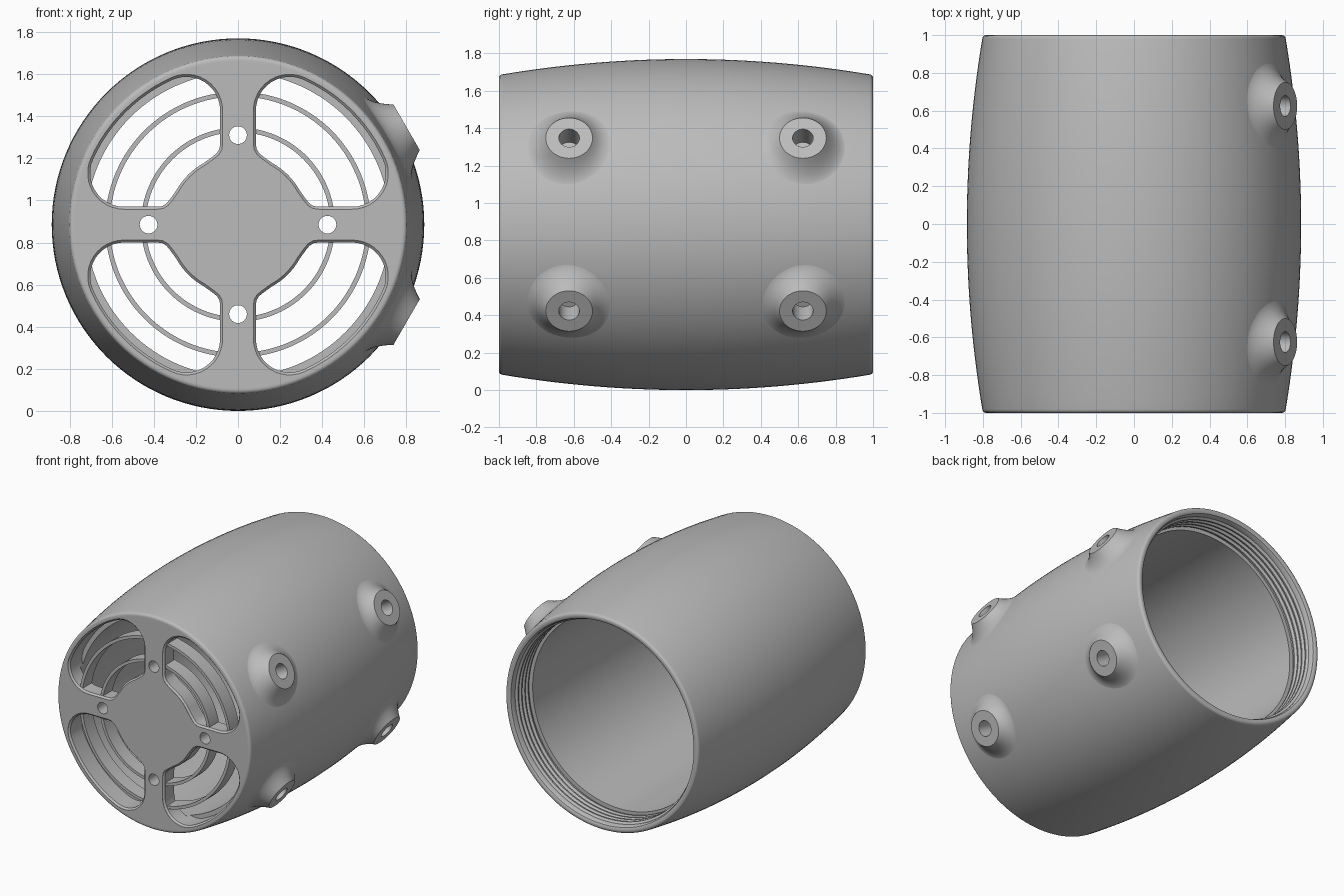
import bpy, bmesh, math
from math import sin, cos, pi, radians, sqrt
from mathutils import Matrix, Vector

default = bpy.data.objects.get("Cube")
if default:
    bpy.data.objects.remove(default, do_unlink=True)

CENTRE = Vector((0, 0, 0.885))
BULGE, TAPER = 0.885, 0.085
FLOOR = -0.88            # inner side of the front plate
BORE = 0.722

grey = bpy.data.materials.new("plain grey")
grey.use_nodes = True
grey.diffuse_color = (0.5, 0.5, 0.5, 1)
grey.node_tree.nodes["Principled BSDF"].inputs["Base Color"].default_value = (0.5, 0.5, 0.5, 1)


def barrel(y):
    return BULGE - TAPER * y * y


def finish(bm, name):
    bmesh.ops.recalc_face_normals(bm, faces=bm.faces)
    mesh = bpy.data.meshes.new(name)
    bm.to_mesh(mesh)
    bm.free()
    mesh.materials.append(grey)
    ob = bpy.data.objects.new(name, mesh)
    ob.location = CENTRE
    bpy.context.collection.objects.link(ob)
    return ob


def smooth(ob):
    bpy.ops.object.select_all(action='DESELECT')
    ob.select_set(True)
    bpy.context.view_layer.objects.active = ob
    bpy.ops.object.shade_smooth_by_angle(angle=radians(32))


def lathe(bm, profile, start=0.0, sweep=2 * pi, steps=128, closed=False):
    """Turn (radius, y) points around the y axis."""
    turn = Matrix.Rotation(start, 3, 'Y')
    vs = [bm.verts.new(turn @ Vector((r, y, 0))) for r, y in profile]
    es = [bm.edges.new(p) for p in zip(vs, vs[1:])]
    if closed:
        es.append(bm.edges.new((vs[-1], vs[0])))
    bmesh.ops.spin(bm, geom=vs + es, cent=(0, 0, 0), axis=(0, 1, 0),
                   angle=sweep, steps=steps)
    bmesh.ops.remove_doubles(bm, verts=bm.verts, dist=1e-5)


def loft(bm, rings, cap_start=False, cap_end=False):
    """Skin a list of equal closed rings of points."""
    rows = [[bm.verts.new(p) for p in ring] for ring in rings]
    for a, b in zip(rows, rows[1:]):
        for i in range(len(a)):
            j = (i + 1) % len(a)
            bm.faces.new((a[i], a[j], b[j], b[i]))
    if cap_start:
        bm.faces.new(rows[0])
    if cap_end:
        bm.faces.new(rows[-1])


# Barrel body: front plate, rounded rim, bulging skin, threaded mouth, bore
rim = barrel(0.98) - 0.02
fillet = [radians(22.5 * i) for i in range(5)]
profile = [(0, -1), (rim - 0.008, -1)]
profile += [(rim + 0.02 * sin(a), -0.98 - 0.02 * cos(a)) for a in fillet]
profile += [(barrel(y), y) for y in (-0.98 + 1.96 * i / 28 for i in range(1, 28))]
profile += [(rim + 0.02 * cos(a), 0.98 + 0.02 * sin(a)) for a in fillet]
profile += [(0.772, 1), (0.76, 0.994), (0.752, 0.975)]
for i in range(4):
    y = 0.955 - 0.04 * i
    profile += [(0.752, y), (0.737, y - 0.012), (0.737, y - 0.022), (0.752, y - 0.034)]
profile += [(0.752, 0.79), (BORE, 0.79), (BORE, FLOOR), (0, FLOOR)]
bm = bmesh.new()
lathe(bm, profile)
body = finish(bm, "barrel_body")


# Outline of one grille opening, symmetric about its diagonal
def opening_outline(web=0.085, hub=0.335, outer=0.755, corner=0.16):
    cx = web + corner
    cy = sqrt((outer - corner) ** 2 - cx ** 2)
    meet = math.atan2(cy, cx)
    half = [(hub * cos(a), hub * sin(a)) for a in (radians(45 + 4 * i) for i in range(5))]
    half += [(0.122, 0.322), (0.1, 0.34), (0.088, 0.36), (web, 0.385)]
    for i in range(13):
        a = pi + (meet - pi) * i / 12
        half.append((cx + corner * cos(a), cy + corner * sin(a)))
    for i in range(1, 7):
        a = meet + (pi / 4 - meet) * i / 6
        half.append((outer * cos(a), outer * sin(a)))
    return half + [(v, u) for u, v in reversed(half[1:-1])]


def grow(points, d):
    out = []
    for i, (u, v) in enumerate(points):
        p, q = points[i - 1], points[(i + 1) % len(points)]
        t = Vector((q[0] - p[0], q[1] - p[1])).normalized()
        out.append((u - t.y * d, v + t.x * d))
    return out


# Cutters: four eased openings, four screw holes, four blind side holes
outline = opening_outline()
layers = [(-1.02, 0.012), (-0.999, 0.012), (-0.987, 0.0), (FLOOR + 0.03, 0.0)]
BOSSES = [(radians(s * 30), y) for s in (-1, 1) for y in (-0.625, 0.625)]
TIP, HOLE, DEPTH = 0.925, 0.055, 0.785
bm = bmesh.new()
for k in range(4):
    turn = Matrix.Rotation(k * pi / 2, 3, 'Y')
    loft(bm, [[turn @ Vector((u, y, v)) for u, v in grow(outline, d)] for y, d in layers],
         True, True)
    place = turn.to_4x4() @ Matrix.Translation((0, -0.94, 0.425)) @ Matrix.Rotation(pi / 2, 4, 'X')
    bmesh.ops.create_cone(bm, cap_ends=True, segments=32, radius1=0.042, radius2=0.042,
                          depth=0.3, matrix=place)
for ang, y in BOSSES:
    place = (Matrix.Rotation(-ang, 4, 'Y') @ Matrix.Translation((DEPTH + 0.1, y, 0))
             @ Matrix.Rotation(pi / 2, 4, 'Y'))
    bmesh.ops.create_cone(bm, cap_ends=True, segments=32, radius1=HOLE + 0.002,
                          radius2=HOLE + 0.002, depth=0.21, matrix=place)
cutter = finish(bm, "hole_cutter")
cutter.hide_render = True

cut = body.modifiers.new("holes", 'BOOLEAN')
cut.operation = 'DIFFERENCE'
cut.solver = 'EXACT'
cut.object = cutter
bpy.context.view_layer.objects.active = body
bpy.ops.object.modifier_apply(modifier=cut.name)
bpy.data.objects.remove(cutter, do_unlink=True)
smooth(body)

# Thin guard rings, one arc in each opening
bm = bmesh.new()
for radius in (0.45, 0.62):
    margin = math.asin(0.068 / radius)
    section = [(radius - 0.011, -0.985), (radius + 0.011, -0.985),
               (radius + 0.011, FLOOR + 0.005), (radius - 0.011, FLOOR + 0.005)]
    for k in range(4):
        lathe(bm, section, k * pi / 2 + margin, pi / 2 - 2 * margin, 28, True)
smooth(finish(bm, "guard_rings"))


# Side bosses: flat tip with a blind hole, flaring into the barrel skin
def boss(name, ang, y0, tip_r=0.125, foot_r=0.24, n=48):
    turn = Matrix.Rotation(-ang, 3, 'Y')

    def ring(radius, height):
        pts = []
        for i in range(n):
            a = 2 * pi * i / n
            y, z = y0 + radius * cos(a), radius * sin(a)
            skin = sqrt(barrel(y) ** 2 - z * z)
            pts.append(turn @ Vector((height(skin), y, z)))
        return pts

    rings = [ring(HOLE, lambda s: DEPTH), ring(HOLE, lambda s: TIP),
             ring(tip_r, lambda s: TIP)]
    for i in range(1, 11):
        t = i / 10
        w = (1 - t) ** 2.2
        rings.append(ring(tip_r + (foot_r - tip_r) * t,
                          lambda s, w=w, t=t: s + (TIP - s) * w - 0.002 * t))
    bm = bmesh.new()
    loft(bm, rings, cap_start=True)
    smooth(finish(bm, name))


for ang, y in BOSSES:
    boss(("upper" if ang > 0 else "lower") + ("_front" if y < 0 else "_rear") + "_boss", ang, y)
